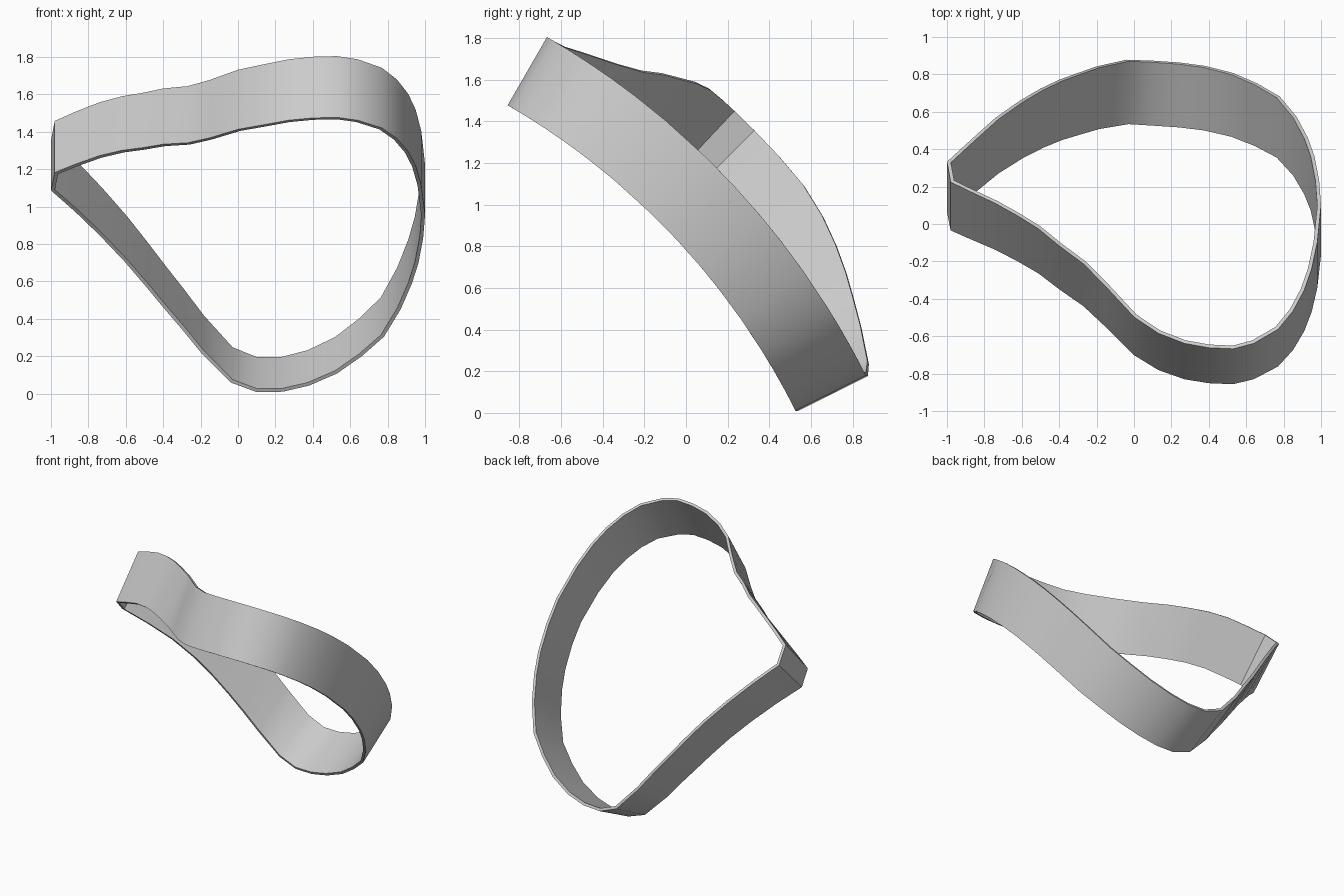
import bpy
import bmesh
from math import sin, cos, radians
from mathutils import Vector

if "Cube" in bpy.data.objects:
    bpy.data.objects.remove(bpy.data.objects["Cube"], do_unlink=True)

BAND_WIDTH = 0.378
WALL = 0.02
AXIS_Y, AXIS_Z = -2.61, -1.56   # the band's rulings all radiate from this line, parallel to x

# Loop of the band: x position and elevation in degrees around the axis line
upper_run = [(-.98, 46.8), (-.87, 47.8), (-.74, 48.9), (-.62, 49.9), (-.51, 50.8),
             (-.4, 52), (-.27, 53.2), (-.15, 54.9), (0, 57.3), (.13, 58.6),
             (.27, 59.5), (.4, 59.9), (.53, 60), (.64, 59.5), (.77, 58.2)]
round_side = [(.85, 56.5), (.91, 54.5), (.95, 52.4), (.98, 49.7), (1, 45.8),
              (.99, 43), (.965, 40.1), (.93, 37.8), (.87, 35), (.78, 32.1)]
lower_run = [(.66, 30.1), (.53, 28.4), (.38, 27.2), (.24, 26.6), (.1, 26.5),
             (-.04, 27.2), (-.2, 29.7), (-.3, 31.6), (-.4, 33.4), (-.5, 35.3),
             (-.61, 37.4), (-.74, 39.8), (-.87, 42.3), (-1, 44.7)]


def outer_radius(x):
    """Radius of the upper rim: circular on the left, swelling towards the pointed end."""
    t = min(max(0.2 - x, 0.0), 1.0)
    return 3.885 + 0.255 * t * t * (3 - 2 * t)


def rim_point(x, degrees, drop):
    angle = radians(degrees)
    radius = outer_radius(x) - drop
    return Vector((x, AXIS_Y + radius * cos(angle), AXIS_Z + radius * sin(angle)))


def make_material(name, colour):
    mat = bpy.data.materials.new(name)
    mat.use_nodes = True
    mat.diffuse_color = colour
    mat.node_tree.nodes["Principled BSDF"].inputs["Base Color"].default_value = colour
    return mat


# Outer wall of the band as a closed strip
bm = bmesh.new()
rims = [(bm.verts.new(rim_point(x, a, BAND_WIDTH)), bm.verts.new(rim_point(x, a, 0)))
        for x, a in upper_run + round_side + lower_run]
for (low, high), (next_low, next_high) in zip(rims, rims[1:] + rims[:1]):
    bm.faces.new((low, next_low, next_high, high))

mesh = bpy.data.meshes.new("curved_band")
bm.to_mesh(mesh)
bm.free()
band = bpy.data.objects.new("curved_band", mesh)
bpy.context.collection.objects.link(band)
mesh.materials.append(make_material("light grey", (0.6, 0.6, 0.6, 1)))

# Wall thickness grows inwards, then smooth shading with crisp rims and corners
bpy.ops.object.select_all(action="DESELECT")
band.select_set(True)
bpy.context.view_layer.objects.active = band
solid = band.modifiers.new("wall", "SOLIDIFY")
solid.thickness = WALL
solid.offset = -1
solid.use_even_offset = True
bpy.ops.object.modifier_apply(modifier=solid.name)
bpy.ops.object.shade_smooth_by_angle(angle=radians(30))
